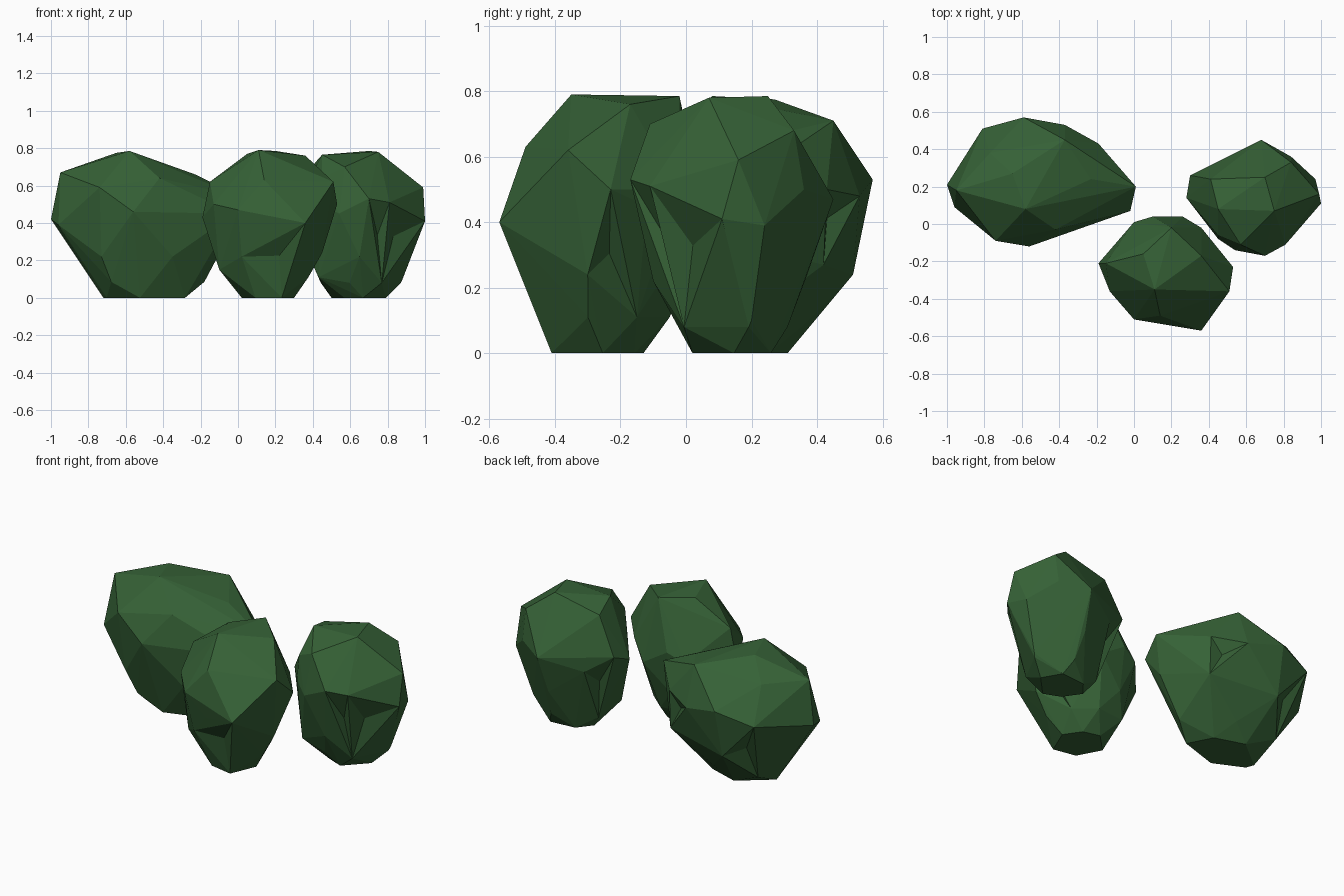
import bpy
import bmesh
from mathutils import Vector

default_cube = bpy.data.objects.get("Cube")
if default_cube:
    bpy.data.objects.remove(default_cube, do_unlink=True)

# Single leaf colour
leaf_green = bpy.data.materials.new("leaf_green")
leaf_colour = (0.036, 0.120, 0.037, 1.0)
leaf_green.diffuse_color = leaf_colour
leaf_green.use_nodes = True
shader = leaf_green.node_tree.nodes["Principled BSDF"]
shader.inputs["Base Color"].default_value = leaf_colour
shader.inputs["Roughness"].default_value = 0.9


def remap(value, old_values, new_low, new_high):
    """Move a value from the span of the old values to a new interval."""
    low, high = min(old_values), max(old_values)
    return new_low + (value - low) / (high - low) * (new_high - new_low)


def fitted_ring(rim, level):
    """Shrink the rim outline to the bounds of one level of the bush."""
    height, left, right, front, back = level
    xs = [point[0] for point in rim]
    ys = [point[1] for point in rim]
    return [
        Vector((remap(x, xs, left, right), remap(y, ys, front, back), height))
        for x, y, _ in rim
    ]


def make_bush(name, rim, clumps, levels, dents):
    """Wrap a faceted skin round rim, clumps and lower levels, then dent it."""
    bm = bmesh.new()
    corners = [Vector(point) for point in rim + clumps]
    for index, level in enumerate(levels):
        # Alternate the rim points so the facets are staggered
        corners += fitted_ring(rim, level)[index % 2::2]
    for corner in corners:
        bm.verts.new(corner)
    bmesh.ops.convex_hull(bm, input=list(bm.verts))
    loose = [vert for vert in bm.verts if not vert.link_faces]
    bmesh.ops.delete(bm, geom=loose, context="VERTS")
    bmesh.ops.recalc_face_normals(bm, faces=list(bm.faces))

    # Creases between the leaf clumps: push in the facet nearest each point
    for dent in dents:
        nearest = min(
            bm.faces,
            key=lambda face: (face.calc_center_median() - Vector(dent)).length,
        )
        bmesh.ops.poke(bm, faces=[nearest], offset=-0.035)

    mesh = bpy.data.meshes.new(name)
    bm.to_mesh(mesh)
    bm.free()
    mesh.materials.append(leaf_green)
    bush = bpy.data.objects.new(name, mesh)
    bpy.context.collection.objects.link(bush)
    return bush


# Each bush: widest rim, clump tips above and below it,
# then lower levels of (height, left, right, front, back)
make_bush(
    "wide_bush",
    rim=[
        (-1, .21, .42), (-.81, .51, .47), (-.59, .57, .53), (-.37, .53, .48),
        (-.19, .43, .5), (.01, .2, .54), (-.02, .07, .45), (-.24, .01, .52),
        (-.56, -.12, .46), (-.74, -.09, .59), (-.96, .09, .39),
    ],
    clumps=[
        (-.65, .27, .775), (-.58, .08, .785), (-.37, .45, .71),
        (-.23, .24, .66), (-.77, .38, .67), (-.95, .18, .67),
        (-.42, -.03, .64), (-.19, .42, .27), (-.05, .16, .33),
        (-.6, .51, .24), (-.73, -.03, .22), (-.35, -.02, .22),
    ],
    levels=[
        (0, -.72, -.27, .03, .31),
        (.085, -.85, -.18, -.01, .38),
    ],
    dents=[(-.2, .45, .38), (-.72, .45, .22)],
)

make_bush(
    "front_bush",
    rim=[
        (-.19, -.21, .43), (0, .01, .45), (.1, .04, .5), (.26, .04, .4),
        (.36, -.02, .5), (.43, -.12, .45), (.53, -.23, .5), (.51, -.36, .62),
        (.36, -.57, .4), (.14, -.51, .35), (0, -.51, .47), (-.13, -.36, .5),
    ],
    clumps=[
        (.05, -.16, .77), (.2, -.02, .785), (.36, -.17, .76),
        (.11, -.35, .79), (.14, -.49, .63), (-.15, -.21, .62),
        (-.1, -.33, .15), (.02, -.45, .22), (.25, -.45, .24),
        (.45, -.3, .24), (.1, 0, .24),
    ],
    levels=[
        (0, .02, .3, -.41, -.13),
        (.11, -.1, .39, -.43, -.05),
    ],
    dents=[(.28, -.48, .28), (.45, -.2, .3)],
)

make_bush(
    "left_bush",
    rim=[
        (.28, .14, .45), (.3, .26, .5), (.45, .33, .4), (.68, .45, .47),
        (.84, .36, .5), (.97, .24, .39), (1, .11, .41), (.81, -.11, .51),
        (.7, -.17, .53), (.54, -.14, .45), (.45, -.08, .5),
    ],
    clumps=[
        (.7, .25, .785), (.75, .07, .78), (.45, .08, .765),
        (.41, .24, .72), (.57, -.11, .7), (.84, .33, .68), (.99, .16, .59),
        (.45, -.06, .64), (.88, .2, .1), (.43, 0, .11), (.9, .1, .24),
        (.65, -.1, .22), (.66, .37, .24),
    ],
    levels=[
        (0, .5, .79, .02, .3),
        (.08, .43, .89, -.04, .31),
    ],
    dents=[(.78, -.09, .37), (.92, .05, .35), (.4, .25, .3)],
)
